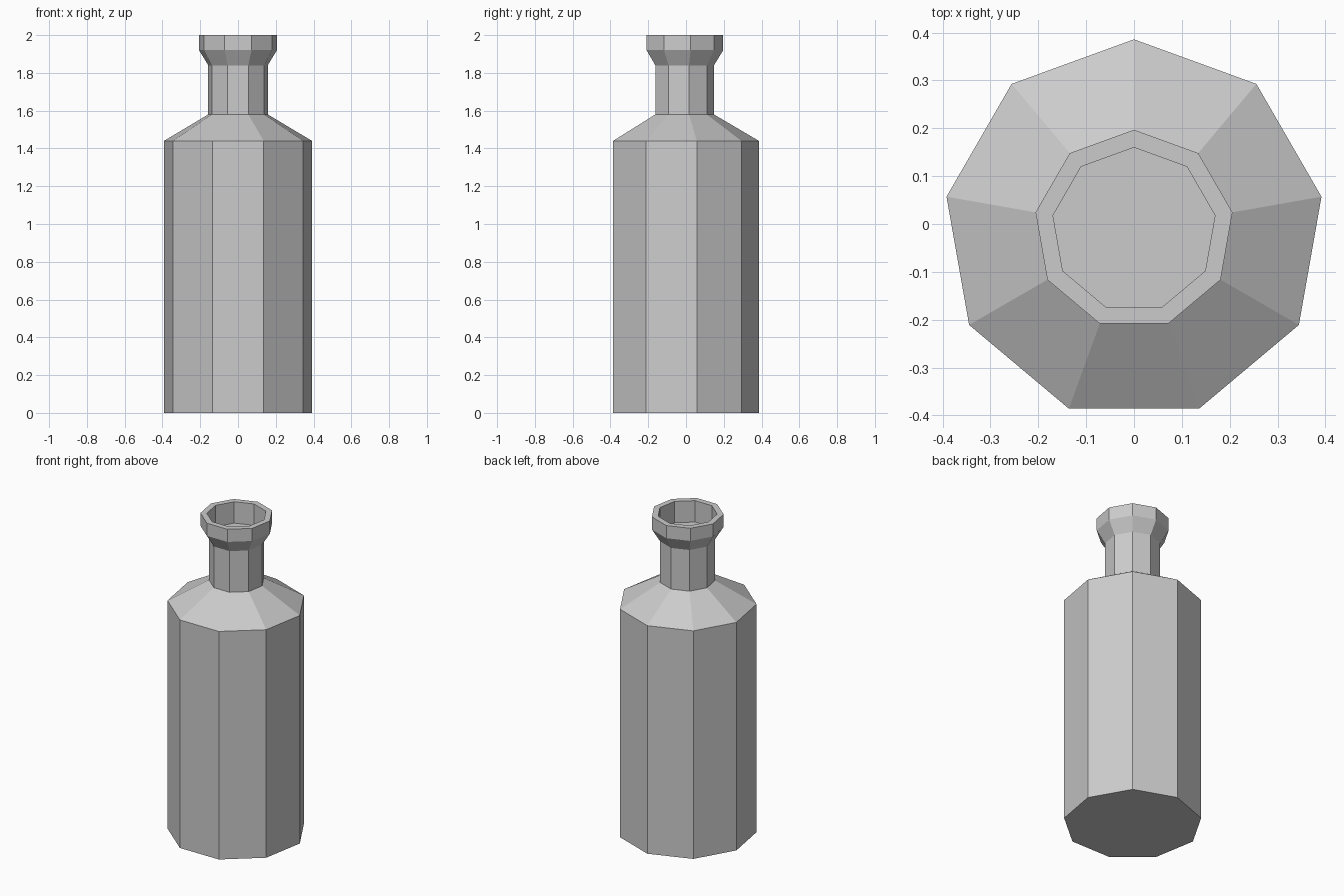
import bpy, bmesh, math

if "Cube" in bpy.data.objects:
    bpy.data.objects.remove(bpy.data.objects["Cube"])

SIDES = 9
BODY_R = 0.398
# A nonagon is lopsided front to back; shift the axis so the bounds are centred
AXIS_Y = -BODY_R * (1 - math.cos(math.pi / SIDES)) / 2

# Profile as (radius, height), from base edge up and over the lip to the recess floor
PROFILE = [
    (BODY_R, 0.0), (BODY_R, 1.44),      # body
    (0.16, 1.58), (0.16, 1.84),         # shoulder and neck
    (0.209, 1.92), (0.209, 2.0),        # flared lip
    (0.172, 2.0), (0.172, 1.865),       # mouth recess
]


def lathe(name, profile, sides):
    bm = bmesh.new()
    rings = []
    for r, z in profile:
        ring = []
        for i in range(sides):
            a = math.pi / 2 + 2 * math.pi * i / sides
            ring.append(bm.verts.new((r * math.cos(a), AXIS_Y + r * math.sin(a), z)))
        rings.append(ring)
    for low, high in zip(rings, rings[1:]):
        for i in range(sides):
            j = (i + 1) % sides
            bm.faces.new((low[i], low[j], high[j], high[i]))
    # Base and recess floor
    bm.faces.new(rings[0][::-1])
    bm.faces.new(rings[-1])
    bmesh.ops.recalc_face_normals(bm, faces=bm.faces)
    mesh = bpy.data.meshes.new(name)
    bm.to_mesh(mesh)
    bm.free()
    obj = bpy.data.objects.new(name, mesh)
    bpy.context.collection.objects.link(obj)
    return obj


# Bottle
lathe("bottle", PROFILE, SIDES)
